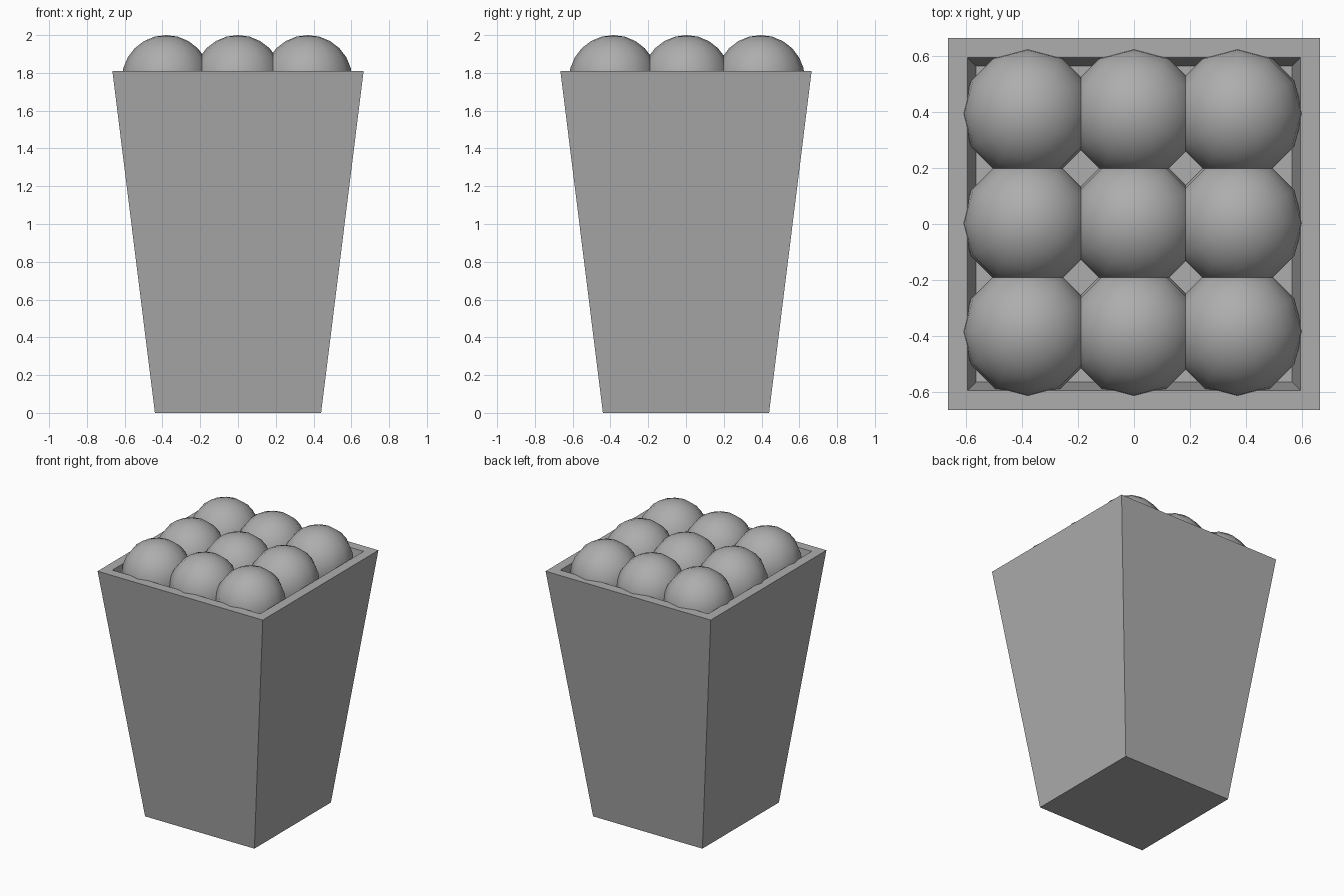
import bpy, bmesh

if "Cube" in bpy.data.objects:
    bpy.data.objects.remove(bpy.data.objects["Cube"], do_unlink=True)

# Plain grey shared by every part
grey = bpy.data.materials.new("plain_grey")
grey.use_nodes = True
colour = (0.42, 0.42, 0.42, 1)
grey.diffuse_color = colour
grey.node_tree.nodes["Principled BSDF"].inputs["Base Color"].default_value = colour

HEIGHT = 1.81
BASE, TOP = 0.44, 0.665          # half widths of the bucket
OPENING, FLOOR = 0.595, 0.565    # half widths of the recess
FLOOR_Z = 1.57


def add_object(name, bm):
    mesh = bpy.data.meshes.new(name)
    bm.to_mesh(mesh)
    bm.free()
    mesh.materials.append(grey)
    obj = bpy.data.objects.new(name, mesh)
    bpy.context.collection.objects.link(obj)
    return obj


def square(bm, half, z):
    return [bm.verts.new((sx * half, sy * half, z))
            for sx, sy in ((-1, -1), (1, -1), (1, 1), (-1, 1))]


# Tapered bucket with a flat rim and a shallow recess
bm = bmesh.new()
loops = [square(bm, half, z) for half, z in
         ((BASE, 0), (TOP, HEIGHT), (OPENING, HEIGHT), (FLOOR, FLOOR_Z))]
for low, high in zip(loops, loops[1:]):
    for i in range(4):
        j = (i + 1) % 4
        bm.faces.new((low[i], low[j], high[j], high[i]))
bm.faces.new(loops[0][::-1])
bm.faces.new(loops[-1])
bmesh.ops.recalc_face_normals(bm, faces=bm.faces)
add_object("bucket", bm)

# Three by three grid of overlapping balls
RADIUS = 0.235
for row, y in zip(("front", "middle", "back"), (-0.385, 0.003, 0.395)):
    for column, x in zip(("right", "centre", "left"), (-0.38, 0, 0.37)):
        bm = bmesh.new()
        bmesh.ops.create_uvsphere(bm, u_segments=12, v_segments=12, radius=RADIUS)
        for face in bm.faces:
            face.smooth = True
        ball = add_object(f"ball_{row}_{column}", bm)
        ball.location = (x, y, 2 - RADIUS)
